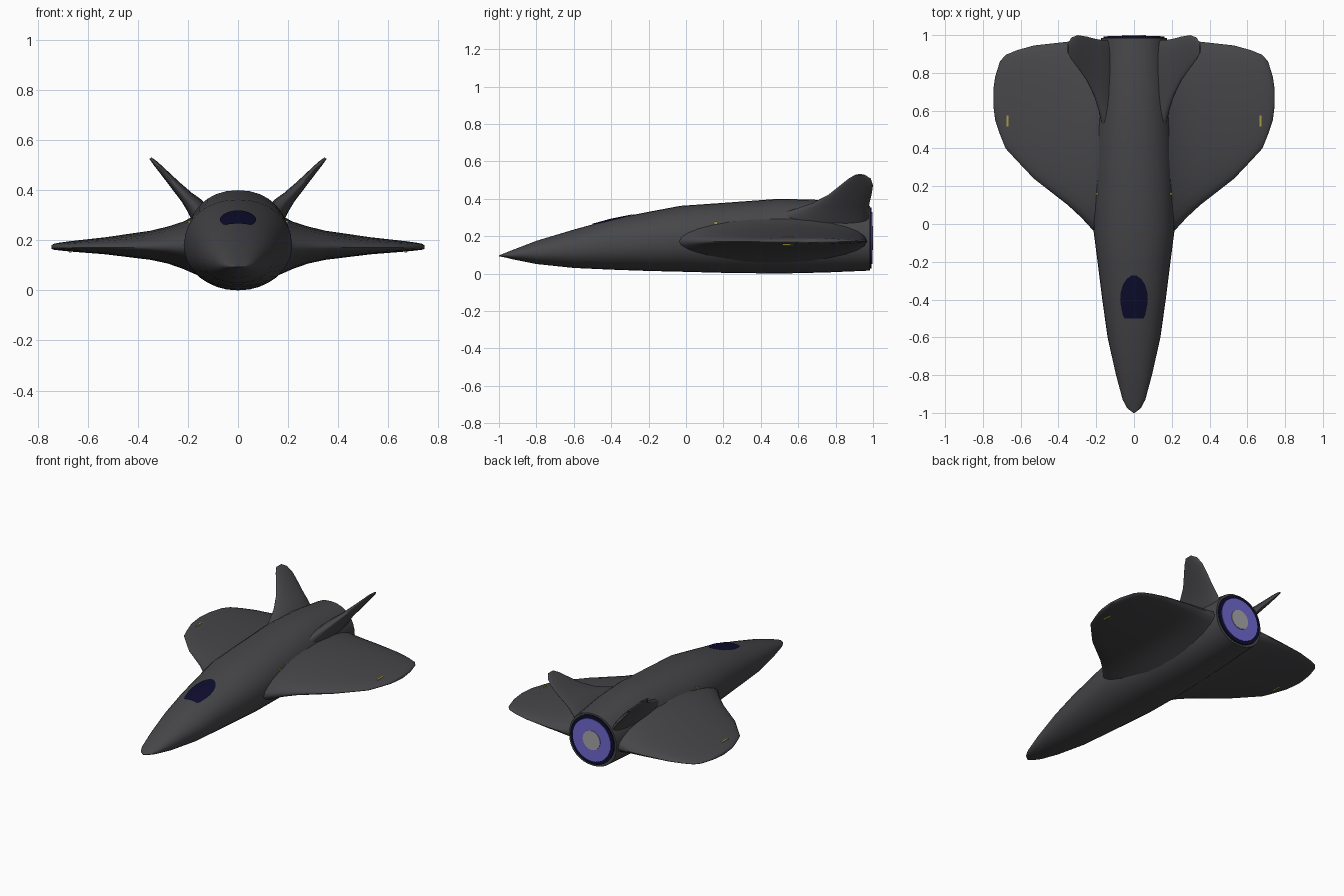
import bpy, bmesh, math
from mathutils import Vector

if "Cube" in bpy.data.objects:
    bpy.data.objects.remove(bpy.data.objects["Cube"])


def material(name, rgb):
    m = bpy.data.materials.new(name)
    m.diffuse_color = (*rgb, 1)
    m.use_nodes = True
    m.node_tree.nodes["Principled BSDF"].inputs["Base Color"].default_value = m.diffuse_color
    return m


HULL = material("charcoal", (0.062, 0.062, 0.068))
GLASS = material("dark_navy", (0.004, 0.004, 0.028))
GLOW = material("engine_violet", (0.16, 0.14, 0.62))
CORE = material("engine_grey", (0.38, 0.38, 0.40))
YELLOW = material("marking_yellow", (0.40, 0.32, 0.05))


def finish(name, bm, mat, mirror=False, angle=40):
    bmesh.ops.recalc_face_normals(bm, faces=bm.faces)
    me = bpy.data.meshes.new(name)
    bm.to_mesh(me)
    bm.free()
    ob = bpy.data.objects.new(name, me)
    bpy.context.collection.objects.link(ob)
    me.materials.append(mat)
    if mirror:
        ob.modifiers.new("Mirror", 'MIRROR')
    bpy.ops.object.select_all(action='DESELECT')
    ob.select_set(True)
    bpy.context.view_layer.objects.active = ob
    bpy.ops.object.shade_smooth_by_angle(angle=math.radians(angle))
    return ob


def loft(name, rings, mat, mirror=False, angle=40):
    """Skin closed rings of equal length and cap both ends."""
    bm = bmesh.new()
    vs = [[bm.verts.new(p) for p in r] for r in rings]
    n = len(vs[0])
    for a, b in zip(vs, vs[1:]):
        for i in range(n):
            j = (i + 1) % n
            bm.faces.new((a[i], a[j], b[j], b[i]))
    bm.faces.new(vs[0])
    bm.faces.new(vs[-1])
    return finish(name, bm, mat, mirror, angle)


def box(name, center, size, mat, mirror=False):
    bm = bmesh.new()
    bmesh.ops.create_cube(bm, size=1)
    for v in bm.verts:
        v.co = Vector(center) + Vector([c * s for c, s in zip(v.co, size)])
    return finish(name, bm, mat, mirror)


# Fuselage stations: y, half width, top z, bottom z
BODY = [(-1, .004, .097, .092), (-.975, .036, .107, .088), (-.93, .06, .125, .077),
        (-.8, .095, .175, .051), (-.6, .14, .235, .03), (-.4, .168, .29, .021),
        (-.2, .193, .33, .014), (-.03, .215, .362, .01), (.2, .215, .378, .004),
        (.5, .207, .4, .0), (.75, .192, .393, .006), (.985, .174, .362, .016)]
EXP = 2.15


def body_at(y):
    for a, b in zip(BODY, BODY[1:]):
        if y <= b[0]:
            t = (y - a[0]) / (b[0] - a[0])
            return [p + (q - p) * t for p, q in zip(a, b)]


def body_ring(y, w, top, bot, n=32):
    mid = bot + (top - bot) * .48
    pts = []
    for i in range(n):
        a = 2 * math.pi * i / n
        c, s = math.cos(a), math.sin(a)
        x = math.copysign(abs(c) ** (2 / EXP), c) * w
        h = math.copysign(abs(s) ** (2 / EXP), s)
        pts.append((x, y, mid + h * (top - mid if h > 0 else mid - bot)))
    return pts


loft("fuselage", [body_ring(*s) for s in BODY], HULL)

# Cockpit window: thin skin following the upper hull
WINDOW = [(-.5, .05), (-.48, .06), (-.43, .07), (-.4, .073), (-.36, .07),
          (-.32, .058), (-.29, .038), (-.272, .012)]
bm = bmesh.new()
rows = []
for y, hw in WINDOW:
    _, w, top, bot = body_at(y)
    mid = bot + (top - bot) * .48
    row = []
    for i in range(9):
        x = hw * (i / 4 - 1)
        z = mid + (top - mid) * (1 - (abs(x) / w) ** EXP) ** (1 / EXP)
        row.append(bm.verts.new((x, y, z + .004)))
    rows.append(row)
for a, b in zip(rows, rows[1:]):
    for i in range(8):
        bm.faces.new((a[i], a[i + 1], b[i + 1], b[i]))
finish("cockpit_window", bm, GLASS)

# Wings: x, leading y, trailing y, thickness above and below
WING = [(.12, -.13, .965, .16, .13), (.17, -.08, .968, .128, .108), (.22, -.03, .97, .102, .086),
        (.28, .035, .968, .083, .065), (.35, .1, .965, .066, .05), (.53, .24, .945, .04, .028),
        (.62, .335, .92, .03, .021), (.68, .4, .895, .023, .016), (.71, .475, .86, .019, .013),
        (.735, .55, .78, .014, .01), (.745, .63, .71, .008, .006)]


def wing_ring(x, y0, y1, up, down, n=28):
    pts = []
    for i in range(n):
        a = 2 * math.pi * i / n
        s = math.sin(a)
        pts.append((x, (y0 + y1) / 2 - math.cos(a) * (y1 - y0) / 2,
                    .172 + s * (up if s > 0 else down)))
    return pts


loft("wings", [wing_ring(*s) for s in WING], HULL, True, 60)

# Canted tail fins: x, z, leading y, trailing y, half thickness
FIN = [(.14, .29, .42, .975, .045), (.175, .34, .58, .975, .036), (.205, .372, .67, .98, .027),
       (.25, .42, .76, .992, .02), (.297, .472, .825, 1.0, .014),
       (.33, .508, .87, .988, .01), (.35, .528, .905, .955, .005)]


def fin_ring(x, z, y0, y1, t, n=20):
    pts = []
    for i in range(n):
        a = 2 * math.pi * i / n
        o = math.sin(a) * t
        pts.append((x + o * .75, (y0 + y1) / 2 - math.cos(a) * (y1 - y0) / 2, z - o * .66))
    return pts


loft("tail_fins", [fin_ring(*s) for s in FIN], HULL, True, 60)


# Engine: concentric stepped discs at the tail
def disc(name, r, y1, mat):
    rings = [[(r * math.cos(i * math.pi / 16), y, .19 + r * math.sin(i * math.pi / 16))
              for i in range(32)] for y in (.95, y1)]
    loft(name, rings, mat)


disc("engine_rim", .162, .992, GLASS)
disc("engine_glow", .14, .996, GLOW)
disc("engine_core", .064, 1.0, CORE)

# Small yellow service marks
box("wing_marks", (.67, .545, .174), (.009, .06, .046), YELLOW, True)
box("side_marks", (.1, .16, .272), (.2, .014, .014), YELLOW, True)
